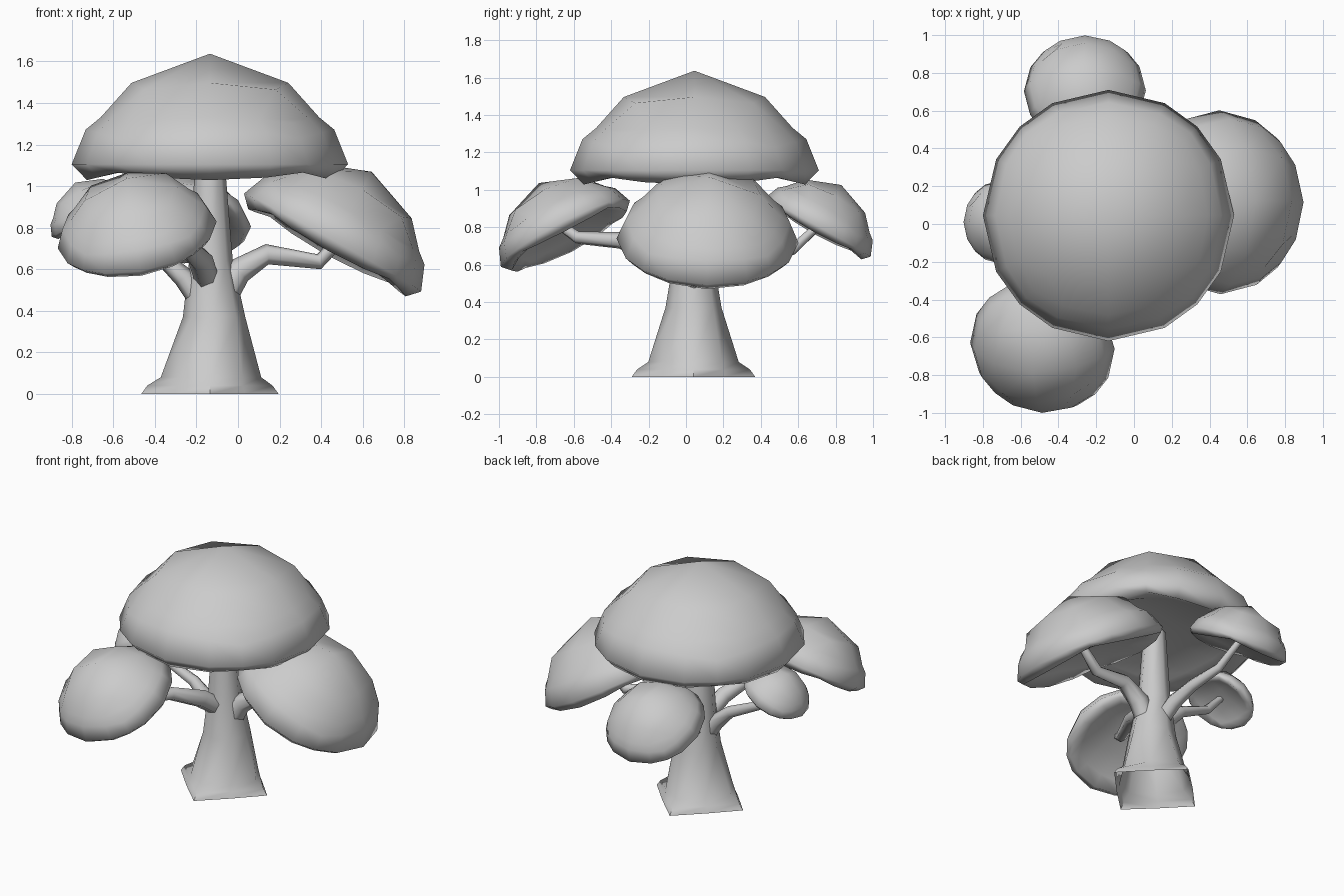
import bpy, bmesh, math
from mathutils import Vector

cube = bpy.data.objects.get("Cube")
if cube:
    bpy.data.objects.remove(cube, do_unlink=True)

SHADE = (0.6, 0.6, 0.6, 1)
grey = bpy.data.materials.new("plain grey")
grey.use_nodes = True
grey.diffuse_color = SHADE
grey.node_tree.nodes["Principled BSDF"].inputs["Base Color"].default_value = SHADE


def finish(name, bm, angle):
    bmesh.ops.recalc_face_normals(bm, faces=bm.faces)
    mesh = bpy.data.meshes.new(name)
    bm.to_mesh(mesh)
    bm.free()
    mesh.materials.append(grey)
    obj = bpy.data.objects.new(name, mesh)
    bpy.context.collection.objects.link(obj)
    bpy.ops.object.select_all(action="DESELECT")
    obj.select_set(True)
    bpy.context.view_layer.objects.active = obj
    bpy.ops.object.shade_smooth_by_angle(angle=math.radians(angle))
    return obj


# Canopy cross-section: sphere height -> (radius, height), for a unit radius
PROFILE = [(1, 0, .8), (.894, .57, .588), (.816, .67, .54), (.707, .79, .34),
           (.447, .9, .25), (0, 1, 0), (-.333, .95, -.06), (-.447, .89, -.115),
           (-.577, .8, -.04), (-.707, .7, .01), (-1, 0, .07)]


def section(z):
    for (z0, r0, h0), (z1, r1, h1) in zip(PROFILE, PROFILE[1:]):
        if z >= z1 - 1e-6:
            t = (z0 - z) / (z0 - z1)
            return r0 + (r1 - r0) * t, h0 + (h1 - h0) * t
    return PROFILE[-1][1:]


# Mushroom-like canopy: a rounded, subdivided cube with a hollow underside
def canopy(name, centre, radius, lean_direction=0, lean=0):
    bm = bmesh.new()
    bmesh.ops.create_cube(bm, size=2)
    bmesh.ops.subdivide_edges(bm, edges=bm.edges[:], cuts=3, use_grid_fill=True)
    for v in bm.verts:
        p = v.co.normalized()
        r, h = section(p.z)
        a = math.atan2(p.y, p.x)
        v.co = Vector((r * math.cos(a), r * math.sin(a), h)) * radius
    obj = finish(name, bm, 170)
    d, t = math.radians(lean_direction), math.radians(lean)
    axis = Vector((math.sin(t) * math.cos(d), math.sin(t) * math.sin(d), math.cos(t)))
    obj.rotation_mode = "QUATERNION"
    obj.rotation_quaternion = Vector((0, 0, 1)).rotation_difference(axis)
    obj.location = centre


# Join rings of points into a tube, closed at the far end only
def tube(name, rings):
    bm = bmesh.new()
    loops = [[bm.verts.new(p) for p in ring] for ring in rings]
    sides = len(loops[0])
    for low, high in zip(loops, loops[1:]):
        for k in range(sides):
            n = (k + 1) % sides
            bm.faces.new((low[k], low[n], high[n], high[k]))
    bm.faces.new(loops[-1])
    finish(name, bm, 75)


# Trunk: level rings of (x, z, radius, root depth), open underneath, four roots
def trunk_ring(x, z, radius, depth, sides=8):
    ring = []
    for k in range(sides):
        a = math.tau * k / sides
        r = radius * (1 + depth * math.cos(4 * a))
        ring.append(Vector((x + r * math.cos(a), .04 + r * math.sin(a), z)))
    return ring


tube("trunk", [trunk_ring(*s) for s in (
    (-.135, 0, .285, .16), (-.135, .04, .262, .15), (-.13, .08, .228, .06),
    (-.115, .37, .15, 0), (-.13, .64, .105, 0), (-.135, 1.13, .07, 0))])


# Bent, tapering branches reaching the side canopies
def branch(name, points, scale=1.0):
    points = [Vector(p) for p in points]
    rings = []
    for i, (p, radius) in enumerate(zip(points, (.06, .06, .045, .034, .026))):
        along = points[min(i + 1, len(points) - 1)] - points[max(i - 1, 0)]
        turn = Vector((0, 0, 1)).rotation_difference(along.normalized())
        angles = [math.tau * k / 6 for k in range(6)]
        rings.append([p + turn @ Vector((math.cos(a), math.sin(a), 0)) * radius * scale
                      for a in angles])
    tube(name, rings)


branch("left_branch", [(-.07, .04, .46), (0, .045, .59), (.14, .06, .672),
                       (.39, .1, .636), (.51, .11, .76)], 1.1)
branch("front_branch", [(-.14, .02, .52), (-.18, -.15, .645), (-.27, -.35, .73),
                        (-.38, -.58, .745), (-.45, -.7, .83)])
branch("right_branch", [(-.18, .03, .44), (-.26, .03, .56), (-.36, .03, .65),
                        (-.58, .02, .75), (-.7, .01, .88)], .85)
branch("back_branch", [(-.14, .08, .46), (-.16, .2, .57), (-.18, .36, .63),
                       (-.22, .57, .68), (-.26, .72, .82)], .9)

# Canopies
canopy("main_canopy", (-.135, .045, 1.105), .665)
canopy("left_canopy", (.455, .115, .728), .487, 3, 29)
canopy("front_canopy", (-.485, -.645, .765), .388, 250, 29)
canopy("back_canopy", (-.26, .705, .8), .323, 92, 29)
canopy("right_canopy", (-.7, .01, .86), .222, 180, 28)
